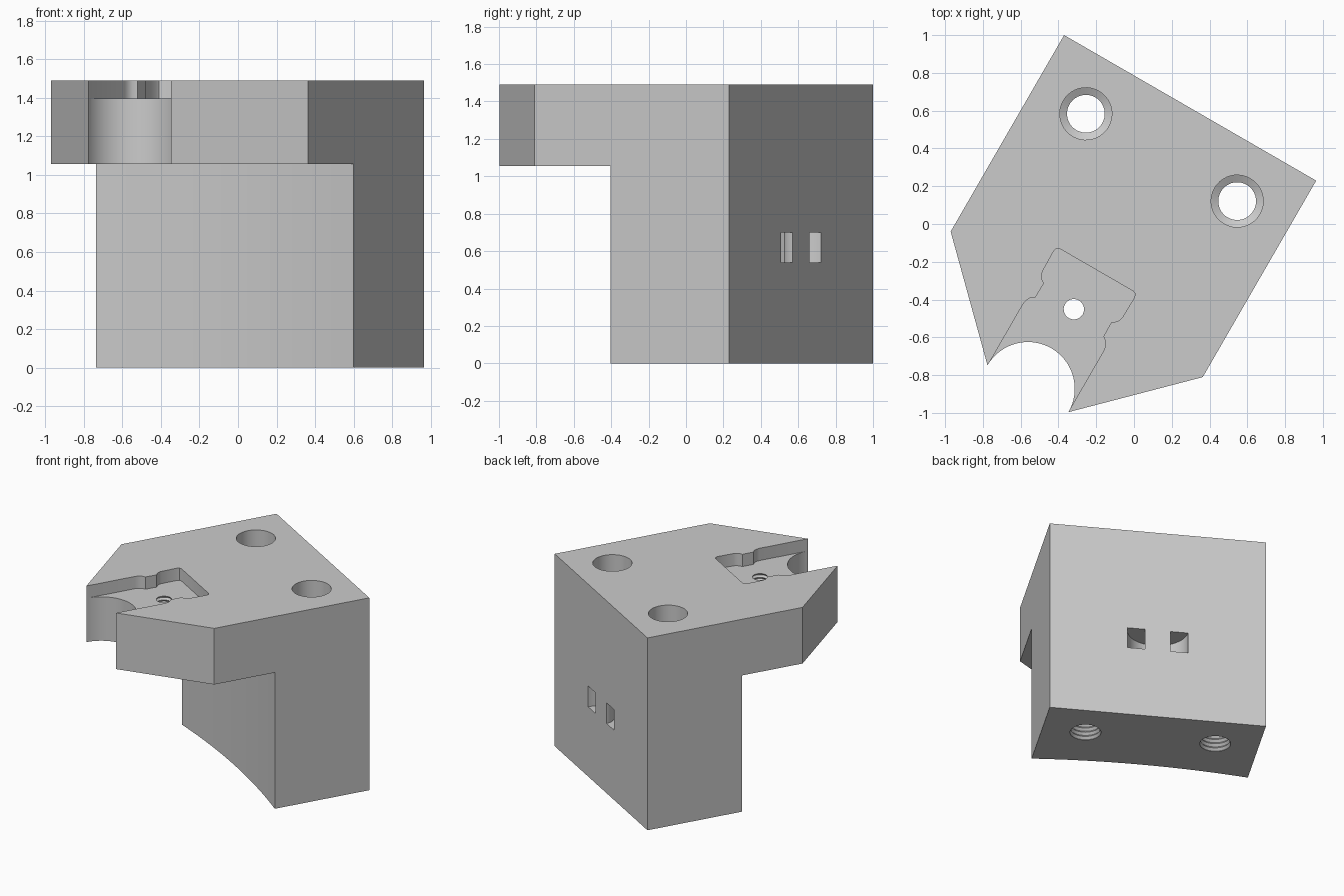
import bpy, bmesh, math
from mathutils import Matrix

if "Cube" in bpy.data.objects:
    bpy.data.objects.remove(bpy.data.objects["Cube"])

# The part is symmetric about its own centre line; it is turned 30 degrees at the end.
TOP, UNDER, FLOOR = 1.49, 1.055, 1.395
HALF, BACK = 0.7705, 0.681


def arc(cx, cy, r, a0, a1, n):
    """Points on an arc, angles in degrees."""
    return [(cx + r * math.cos(math.radians(a0 + (a1 - a0) * i / n)),
             cy + r * math.sin(math.radians(a0 + (a1 - a0) * i / n))) for i in range(n + 1)]


def loft(name, rings):
    """Closed solid through rings of equal point count."""
    bm = bmesh.new()
    loops = [[bm.verts.new(p) for p in ring] for ring in rings]
    n = len(loops[0])
    for a, b in zip(loops, loops[1:]):
        for i in range(n):
            j = (i + 1) % n
            bm.faces.new((a[i], a[j], b[j], b[i]))
    bm.faces.new(loops[0][::-1])
    bm.faces.new(loops[-1])
    bmesh.ops.recalc_face_normals(bm, faces=bm.faces)
    mesh = bpy.data.meshes.new(name)
    bm.to_mesh(mesh)
    bm.free()
    ob = bpy.data.objects.new(name, mesh)
    bpy.context.collection.objects.link(ob)
    return ob


def prism(name, outline, z0, z1):
    return loft(name, [[(x, y, z) for x, y in outline] for z in (z0, z1)])


def lathe(name, cx, cy, profile, n=40):
    """Round solid from (radius, height) pairs."""
    return loft(name, [[(x, y, z) for x, y in arc(cx, cy, r, 0, 360 * (n - 1) / n, n - 1)]
                       for r, z in profile])


def thread(r_in, r_out, z0, z1, pitch):
    """Zigzag profile of a threaded hole."""
    n = round((z1 - z0) / pitch)
    pts = []
    for i in range(n):
        z = z0 + i * pitch
        pts += [(r_in, z), (r_out, z + pitch / 2)]
    return pts + [(r_in, z0 + n * pitch)]


# Main body: six-sided plan with a round notch in the nose
nose = arc(0, -1.036, 0.2475, 180, 0, 32)
body = prism("mount_body", [(HALF, BACK), (-HALF, BACK), (-HALF, -0.52)] + nose
             + [(HALF, -0.52)], 0, TOP)

cutters = []

# Undercut below the overhang, leaving a gently hollow front wall
chord, sag, edge = 0.7705, 0.05, -0.051
rad = (chord ** 2 + sag ** 2) / (2 * sag)
sweep = math.degrees(math.asin(chord * 1.02 / rad))
front = arc(0, edge + sag - rad, rad, 90 - sweep, 90 + sweep, 24)
cutters.append(prism("undercut", front + [(-0.9, edge - 0.02), (-0.9, -1.3),
                                          (0.9, -1.3), (0.9, edge - 0.02)], -0.1, UNDER))

# Stepped pocket in the top
side = [(0.2465, -1.2), (0.2465, -0.66), (0.242, -0.635), (0.23, -0.613), (0.208, -0.597),
        (0.206, -0.51), (0.222, -0.5), (0.237, -0.482), (0.244, -0.46),
        (0.2465, -0.335), (0.24, -0.317), (0.225, -0.31)]
cutters.append(prism("pocket", side + [(-x, y) for x, y in side[::-1]], FLOOR, TOP + 0.1))

# Small threaded hole in the pocket floor
cutters.append(lathe("small_hole", 0, -0.55,
                     [(0.055, UNDER - 0.1)] + thread(0.054, 0.066, UNDER - 0.02, FLOOR - 0.015, 0.03)
                     + [(0.055, FLOOR + 0.03)], 28))

# Two long bores, threaded in the lower part
for s in (-1, 1):
    cutters.append(lathe("bore", s * 0.4625, 0.378,
                         [(0.1, -0.1)] + thread(0.1, 0.115, -0.01, 0.5, 0.034)
                         + [(0.138, 0.52), (0.138, TOP + 0.1)]))

# Curved tie channel opening as two slots in the back
cutters.append(prism("tie_channel", arc(0, BACK, 0.215, 170, 370, 32)
                     + arc(0, BACK, 0.09, 380, 160, 32), 0.54, 0.70))

# Cut everything out of the body
for c in cutters:
    m = body.modifiers.new(c.name, 'BOOLEAN')
    m.operation, m.solver, m.object = 'DIFFERENCE', 'EXACT', c
deps = bpy.context.evaluated_depsgraph_get()
result = bpy.data.meshes.new_from_object(body.evaluated_get(deps))
body.modifiers.clear()
body.data = result
for c in cutters:
    bpy.data.objects.remove(c)

# Turn into place
result.transform(Matrix.Rotation(math.radians(-30), 4, 'Z') @ Matrix.Translation((-0.05, 0, 0)))

# Plain grey
grey = bpy.data.materials.new("light_grey")
grey.diffuse_color = (0.6, 0.6, 0.6, 1)
grey.use_nodes = True
grey.node_tree.nodes["Principled BSDF"].inputs["Base Color"].default_value = grey.diffuse_color
result.materials.clear()
result.materials.append(grey)
for p in result.polygons:
    p.material_index = 0

bpy.context.view_layer.objects.active = body
body.select_set(True)
bpy.ops.object.shade_smooth_by_angle(angle=math.radians(30))
